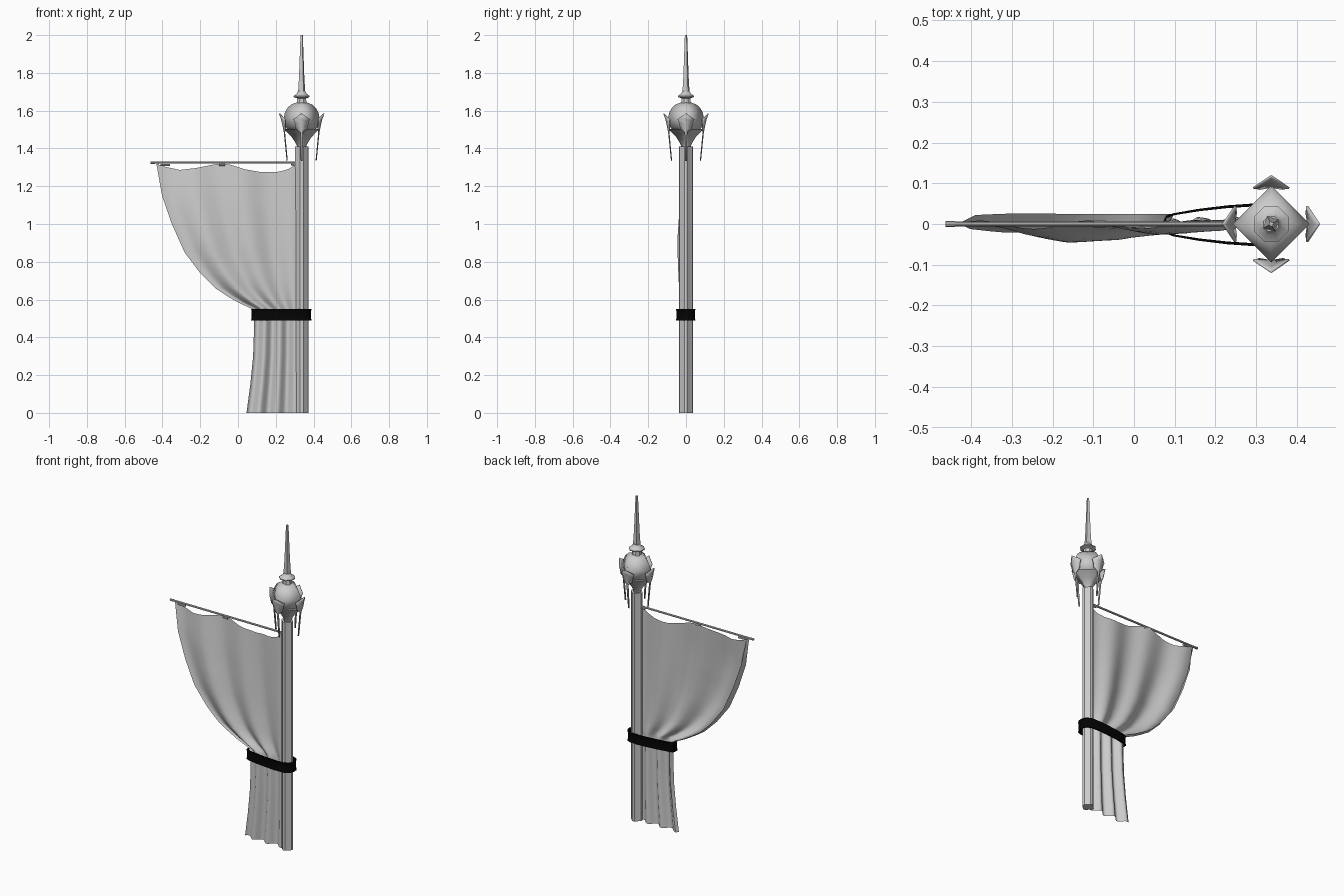
import bpy, bmesh
from math import sin, cos, pi

if "Cube" in bpy.data.objects:
    bpy.data.objects.remove(bpy.data.objects["Cube"])

PX = 0.337  # pole axis


def make(name, verts, faces, smooth=40, thick=0):
    me = bpy.data.meshes.new(name)
    me.from_pydata(verts, [], faces)
    bm = bmesh.new()
    bm.from_mesh(me)
    bmesh.ops.remove_doubles(bm, verts=bm.verts, dist=1e-5)
    bmesh.ops.recalc_face_normals(bm, faces=bm.faces)
    bm.to_mesh(me)
    bm.free()
    ob = bpy.data.objects.new(name, me)
    bpy.context.collection.objects.link(ob)
    if thick:
        m = ob.modifiers.new("thickness", 'SOLIDIFY')
        m.thickness = thick
        m.offset = 0
    if smooth:
        bpy.ops.object.select_all(action='DESELECT')
        ob.select_set(True)
        bpy.context.view_layer.objects.active = ob
        bpy.ops.object.shade_smooth_by_angle(angle=smooth * pi / 180)
    return ob


def loft(name, rings, cap=True, closed=False, smooth=40):
    n, k = len(rings[0]), len(rings)
    verts = [p for r in rings for p in r]
    faces = [(i * n + j, i * n + (j + 1) % n, (i + 1) % k * n + (j + 1) % n, (i + 1) % k * n + j)
             for i in range(k if closed else k - 1) for j in range(n)]
    if cap:
        faces += [tuple(range(n)), tuple((k - 1) * n + j for j in range(n))]
    return make(name, verts, faces, smooth)


def lathe(name, prof, n, turn=0, smooth=40):
    return loft(name, [[(PX + r * cos(turn + 2 * pi * j / n), r * sin(turn + 2 * pi * j / n), z)
                        for j in range(n)] for r, z in prof], smooth=smooth)


def lerp(table, t):
    for (a, b), (c, d) in zip(table, table[1:]):
        if t <= c:
            return b + (d - b) * max(0, t - a) / (c - a)
    return table[-1][1]


# fluted pole with four rounded lobes
lobe = [(0.034, -0.009), (0.036, 0), (0.034, 0.009), (0.028, 0.014), (0.021, 0.021), (0.014, 0.028)]
outline = []
for q in range(4):
    c, s = round(cos(q * pi / 2)), round(sin(q * pi / 2))
    outline += [(PX + x * c - y * s, x * s + y * c) for x, y in lobe]
loft("pole", [[(x, y, z) for x, y in outline] for z in (0, 1.41)], smooth=30)

# four-sided bulb on a flared cup
lathe("finial_cup", [(0.022, 1.39), (0.026, 1.415), (0.036, 1.435), (0.052, 1.46),
                     (0.076, 1.485), (0.095, 1.503)], 4, smooth=100)
lathe("finial_bulb", [(0.07, 1.495), (0.085, 1.515), (0.094, 1.54), (0.095, 1.56), (0.089, 1.59),
                      (0.075, 1.615), (0.055, 1.633), (0.025, 1.644)], 4, smooth=100)

# collar disc and spike
lathe("finial_collar", [(0.028, 1.638), (0.025, 1.665), (0.046, 1.672), (0.046, 1.678),
                        (0.028, 1.69), (0.02, 1.705)], 8, pi / 8)
lathe("finial_spike", [(0.022, 1.69), (0.016, 1.78), (0.007, 2.0)], 4, 0.5, smooth=0)

# four cupped leaves with long lower points: z, half width, middle radius, side radius
rows = [(1.585, 0.001, 0.118, 0.117), (1.555, 0.044, 0.107, 0.088), (1.535, 0.036, 0.102, 0.088),
        (1.505, 0.030, 0.096, 0.086), (1.485, 0.006, 0.092, 0.090), (1.335, 0.004, 0.077, 0.076)]
for q, side in enumerate(("right", "back", "left", "front")):
    c, s = cos(q * pi / 2), sin(q * pi / 2)
    verts = [(PX + r * c - w * s, r * s + w * c, z)
             for z, hw, rm, rs in rows for r, w in ((rs, -hw), (rm, 0), (rs, hw))]
    faces = [(i * 3 + j, i * 3 + j + 1, i * 3 + j + 4, i * 3 + j + 3)
             for i in range(len(rows) - 1) for j in range(2)]
    make("leaf_" + side, verts, faces, 50, 0.005)


# curtain rod with end cap and hanging clips
def rod(name, x0, x1, r, z=1.325):
    loft(name, [[(x, r * cos(j * pi / 4), z + r * sin(j * pi / 4)) for j in range(8)] for x in (x0, x1)])


rod("curtain_rod", -0.46, 0.31, 0.006)
rod("rod_cap", -0.463, -0.44, 0.007)
rod("clip_middle", -0.10, -0.07, 0.008, 1.315)
rod("clip_left", -0.41, -0.36, 0.006, 1.312)
rod("clip_right", 0.28, 0.30, 0.007, 1.317)

# draped curtain: outer edge by height, scalloped top, folds
edge = [(0, 0.045), (0.15, 0.065), (0.3, 0.08), (0.48, 0.086), (0.53, 0.085), (0.555, 0.065),
        (0.585, 0.0), (0.62, -0.06), (0.66, -0.12), (0.74, -0.20), (0.85, -0.283), (1.0, -0.35),
        (1.15, -0.402), (1.32, -0.432)]
top = [(0, 1.318), (0.06, 1.303), (0.17, 1.286), (0.28, 1.296), (0.43, 1.318), (0.52, 1.316),
       (0.63, 1.29), (0.75, 1.274), (0.87, 1.276), (0.94, 1.29), (1, 1.318)]
amp = [(0, 0.017), (0.45, 0.014), (0.55, 0.014), (0.9, 0.015), (1.32, 0.01)]
mid = [(0, 0.0), (0.52, -0.003), (0.7, -0.026), (0.9, -0.033), (1.15, -0.02), (1.32, -0.002)]
hem = [(0, 0.02), (0.52, 0.024), (0.9, 0.026), (1.15, 0.022), (1.32, 0.006)]
levels = [0, 0.08, 0.15, 0.23, 0.3, 0.4, 0.48, 0.53, 0.555, 0.585, 0.62, 0.66, 0.7, 0.74, 0.79,
          0.85, 0.92, 1.0, 1.08, 1.15, 1.23, 1.32]
N = 48
verts = []
for z in levels:
    x0 = lerp(edge, z)
    verts.append((x0 + 0.012, lerp(hem, z), z))  # turned-back outer edge
    for i in range(N + 1):
        u = i / N
        fold = sin(2 * pi * 2.8 * u + 0.3)
        bulge = lerp([(0, 0.8), (0.15, 1), (0.38, 0.9), (0.6, 0.35), (1, 0.0)], u)
        y = lerp(mid, z) * bulge + lerp(amp, z) * fold
        zz = z if z < 0.9 else 0.9 + (z - 0.9) * (lerp(top, u) - 0.9) / 0.42
        verts.append((x0 + (0.31 - x0) * u, y, zz))
W = N + 2
faces = [(i * W + j, i * W + j + 1, (i + 1) * W + j + 1, (i + 1) * W + j)
         for i in range(len(levels) - 1) for j in range(W - 1)]
make("curtain", verts, faces, 50)

# black tie band around curtain and pole
half = [(0.073, 0.0), (0.076, 0.018), (0.10, 0.026), (0.16, 0.036), (0.23, 0.044), (0.29, 0.048),
        (0.345, 0.047), (0.372, 0.036), (0.384, 0.016)]
loop = half + [(0.386, 0.0)] + [(x, -y) for x, y in reversed(half[1:])]
section = [(0.004, 0.49), (0.001, 0.50), (0.001, 0.54), (0.004, 0.55), (-0.003, 0.55), (-0.003, 0.49)]
rings = []
for d, z in section:
    rings.append([(x + d * (x - 0.23) / 0.155, y * (1 + d / 0.045) - 0.002, z) for x, y in loop])
band = loft("tie_band", rings, cap=False, closed=True)
black = bpy.data.materials.new("black_band")
black.diffuse_color = (0.001, 0.001, 0.001, 1)
black.use_nodes = True
black.node_tree.nodes["Principled BSDF"].inputs["Base Color"].default_value = black.diffuse_color
band.data.materials.append(black)
